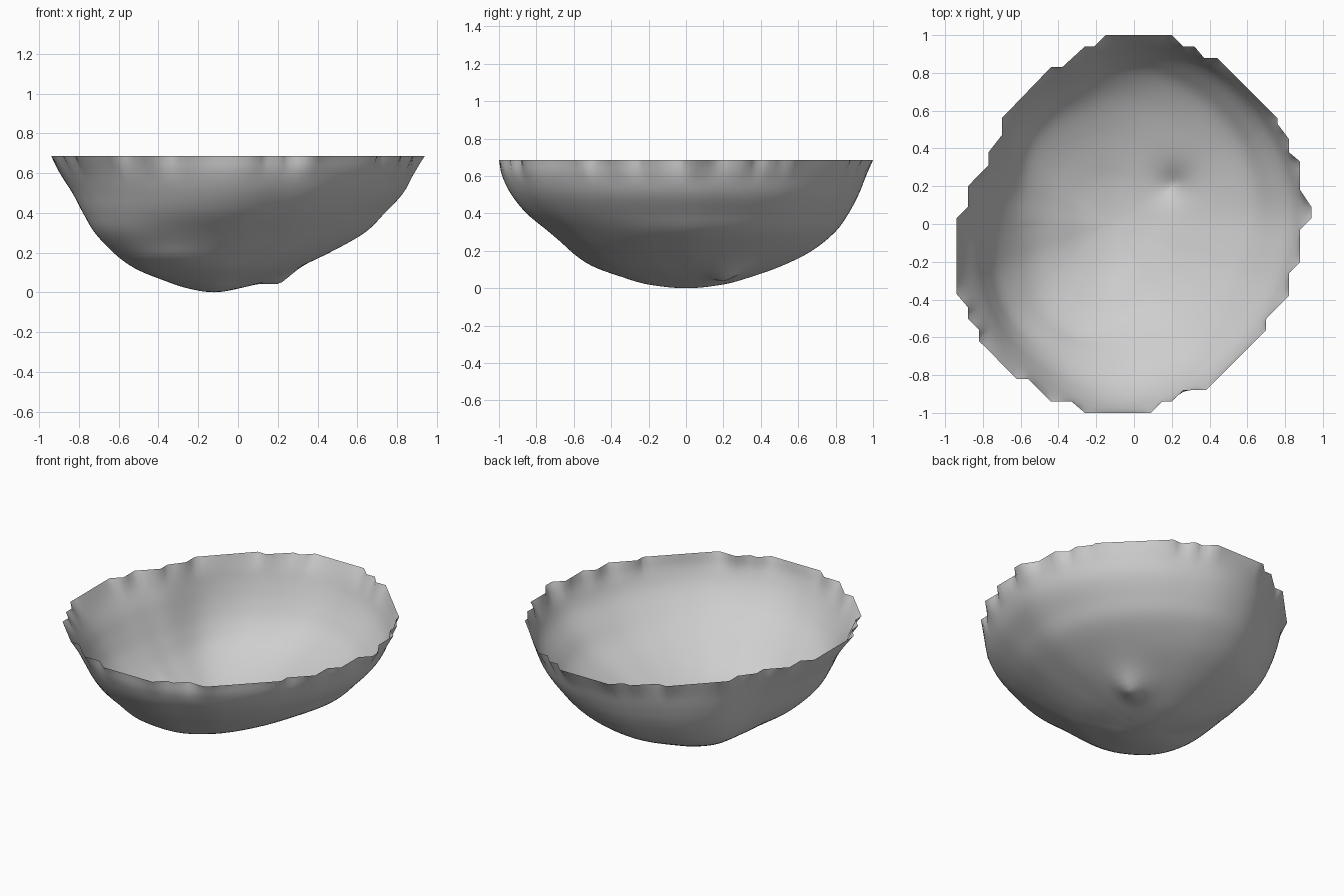
import bpy
import bmesh
import math
from mathutils import Vector

default_cube = bpy.data.objects.get("Cube")
if default_cube:
    bpy.data.objects.remove(default_cube, do_unlink=True)

# Stepped rim outline, counter-clockwise from the left (+x) side
RIM = [(.94, .03), (.94, .09), (.88, .18), (.88, .33), (.82, .38), (.82, .45), (.76, .53),
       (.76, .56), (.44, .88), (.37, .88), (.32, .94), (.26, .94), (.2, 1), (-.15, 1),
       (-.21, .94), (-.26, .94), (-.38, .83), (-.44, .83), (-.7, .56), (-.7, .47),
       (-.77, .38), (-.77, .31), (-.88, .2), (-.88, .09), (-.94, .03), (-.94, -.37),
       (-.88, -.44), (-.88, -.5), (-.82, -.56), (-.82, -.62), (-.62, -.82), (-.56, -.82),
       (-.44, -.94), (-.33, -.94), (-.26, -1), (.09, -1), (.15, -.94), (.2, -.94),
       (.26, -.88), (.38, -.88), (.7, -.56), (.7, -.5), (.82, -.38), (.82, -.26),
       (.88, -.2), (.88, -.03)]
HEIGHT = .686
CENTRE = Vector((-.12, 0))

# Heights of the wall, from the floor to just under the rim
LEVELS = [.02, .06, .12, .2, .3, .4, .5, .6]

# Share of the rim radius reached at each height, every eighth of a turn from +x
PROFILES = [
    [.12, .25, .39, .56, .73, .83, .92, .97],     # left
    [.15, .29, .44, .61, .77, .86, .93, .97],     # back left
    [.2, .35, .52, .68, .8, .87, .92, .96],       # back
    [.22, .4, .58, .74, .84, .9, .94, .97],       # back right
    [.16, .3, .46, .6, .715, .795, .865, .945],   # right
    [.18, .34, .53, .66, .775, .84, .89, .945],   # front right
    [.2, .34, .5, .61, .73, .85, .93, .98],       # front
    [.14, .26, .43, .58, .72, .84, .93, .98],     # front left
]


def blend(a, b, c, d, t):
    """Smooth curve through b and c, steered by a and d."""
    return b + t * ((c - a) + t * ((2 * a - 5 * b + 4 * c - d)
                    + t * (3 * (b - c) + d - a))) / 2


def smooth_curve(inner, end, sign, steps=5):
    """Sample a smooth curve; sign sets how it mirrors across the bottom."""
    values = [0] + inner + [end]
    v = [sign * values[1]] + values + [2 * values[-1] - values[-2]]
    return [blend(*v[i:i + 4], k / steps)
            for i in range(len(v) - 3) for k in range(steps)] + [end]


def resample(points, spacing=.04):
    """Split long outline edges evenly and keep all the corners."""
    result = []
    for a, b in zip(points, points[1:] + points[:1]):
        a, b = Vector(a), Vector(b)
        count = max(1, round((b - a).length / spacing))
        result += [a.lerp(b, k / count) for k in range(count)]
    return result


def softened(radii, angles, width=.16):
    """Average the radii over neighbouring directions."""
    result = []
    for angle in angles:
        weights = []
        for other in angles:
            gap = math.remainder(other - angle, math.tau)
            weights.append(math.exp(-(gap / width) ** 2))
        result.append(sum(w * r for w, r in zip(weights, radii)) / sum(weights))
    return result


# Columns of the bowl, one for each rim point
spokes = [p - CENTRE for p in resample(RIM)]
radii = [s.length for s in spokes]
angles = [math.atan2(s.y, s.x) % math.tau for s in spokes]
soft_radii = softened(radii, angles)

heights = smooth_curve(LEVELS, HEIGHT, 1)
profiles = [smooth_curve(p, 1, -1) for p in PROFILES]


def wall_share(row, angle):
    """Blend the profiles around this direction."""
    sector, t = divmod(angle / math.tau * len(profiles), 1)
    near = [profiles[(int(sector) + k) % len(profiles)][row] for k in (-1, 0, 1, 2)]
    return blend(*near, t)


def bowl_point(row, column):
    z = heights[row]
    angle = angles[column]
    cx, cy = math.cos(angle), math.sin(angle)
    # The rim steps fade out a little way down the wall
    fade = max(0, (z - .55) / (HEIGHT - .55)) ** 1.8
    radius = soft_radii[column] + fade * (radii[column] - soft_radii[column])
    radius *= wall_share(row, angle)
    # Low swelling on the front wall
    if cy < 0:
        x = CENTRE.x + radius * cx
        radius += .018 * math.exp(-((x + .33) / .18) ** 2 - ((z - .18) / .05) ** 2)
    x, y = CENTRE.x + radius * cx, radius * cy
    # Small nub under the floor
    z -= .058 * math.exp(-(math.hypot(x - .21, y - .21) / .095) ** 1.5)
    return x, y, max(z, 0)


# Bowl shell: a single open skin
bm = bmesh.new()
bottom = bm.verts.new((CENTRE.x, 0, 0))
count = len(spokes)
rings = [[bm.verts.new(bowl_point(row, col)) for col in range(count)]
         for row in range(1, len(heights))]
for i in range(count):
    j = (i + 1) % count
    bm.faces.new((bottom, rings[0][j], rings[0][i]))
    for low, high in zip(rings, rings[1:]):
        bm.faces.new((low[i], low[j], high[j], high[i]))

mesh = bpy.data.meshes.new("bowl_shell")
bm.to_mesh(mesh)
bm.free()
mesh.shade_smooth()
bowl = bpy.data.objects.new("bowl_shell", mesh)
bpy.context.collection.objects.link(bowl)

# Plain grey material
grey = bpy.data.materials.new("light_grey")
grey.use_nodes = True
colour = (.62, .62, .62, 1)
grey.diffuse_color = colour
grey.node_tree.nodes["Principled BSDF"].inputs["Base Color"].default_value = colour
mesh.materials.append(grey)
